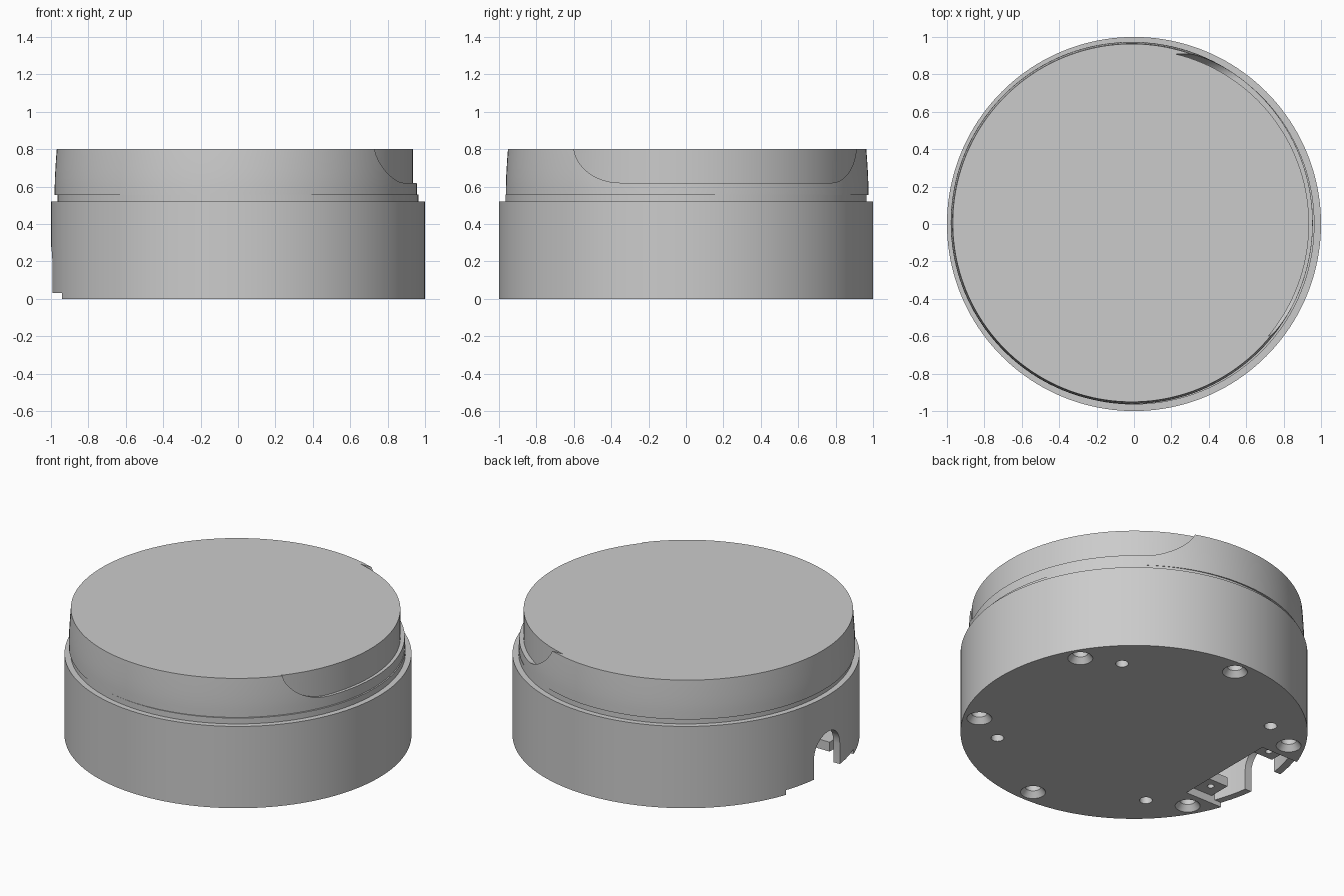
import bpy, bmesh
from math import sin, cos, pi, radians

cube = bpy.data.objects.get("Cube")
if cube:
    bpy.data.objects.remove(cube, do_unlink=True)

grey = bpy.data.materials.new("light grey")
grey.use_nodes = True
colour = (0.6, 0.6, 0.6, 1)
grey.diffuse_color = colour
grey.node_tree.nodes["Principled BSDF"].inputs["Base Color"].default_value = colour


def finish(name, bm):
    bmesh.ops.recalc_face_normals(bm, faces=bm.faces)
    mesh = bpy.data.meshes.new(name)
    bm.to_mesh(mesh)
    bm.free()
    mesh.materials.append(grey)
    obj = bpy.data.objects.new(name, mesh)
    bpy.context.collection.objects.link(obj)
    return obj


def turned(name, profile, x=0, y=0, n=160):
    """Closed round part from (radius, z) pairs, bottom to top."""
    bm = bmesh.new()
    rings = [[bm.verts.new((x + r * cos(2 * pi * i / n), y + r * sin(2 * pi * i / n), z))
              for i in range(n)] for r, z in profile]
    for a, b in zip(rings, rings[1:]):
        for i in range(n):
            j = (i + 1) % n
            bm.faces.new((a[i], a[j], b[j], b[i]))
    bm.faces.new(rings[0])
    bm.faces.new(rings[-1])
    return finish(name, bm)


def prism_x(name, outline, x0, x1):
    """Outline of (y, z) pairs extruded along x."""
    bm = bmesh.new()
    face = bm.faces.new([bm.verts.new((x0, y, z)) for y, z in outline])
    ext = bmesh.ops.extrude_face_region(bm, geom=[face])
    bmesh.ops.translate(bm, vec=(x1 - x0, 0, 0),
                        verts=[v for v in ext["geom"] if isinstance(v, bmesh.types.BMVert)])
    return finish(name, bm)


def box(name, x0, x1, y0, y1, z0, z1):
    return prism_x(name, [(y0, z0), (y1, z0), (y1, z1), (y0, z1)], x0, x1)


def carve(target, tool, operation="DIFFERENCE"):
    mod = target.modifiers.new("carve", "BOOLEAN")
    mod.operation = operation
    mod.solver = "EXACT"
    mod.object = tool
    bpy.context.view_layer.objects.active = target
    bpy.ops.object.modifier_apply(modifier=mod.name)
    bpy.data.objects.remove(tool, do_unlink=True)


def arc(cy, cz, ry, rz, a0, a1, n=12):
    return [(cy + ry * cos(radians(a0 + (a1 - a0) * i / n)),
             cz + rz * sin(radians(a0 + (a1 - a0) * i / n))) for i in range(n + 1)]


# Base drum
base = turned("base_drum", [(1, 0), (1, 0.52)])

# Port pocket: open plate, hollow behind the wall, arched cable opening
carve(base, box("plate_cutter", -1.1, -0.68, -0.34, 0.34, -0.1, 0.03))
hollow = box("hollow_cutter", -1.1, -0.68, -0.34, 0.34, 0.01, 0.33)
carve(hollow, turned("hollow_limit", [(0.955, -0.2), (0.955, 0.6)]), "INTERSECT")
carve(base, hollow)
arch = [(-0.13, -0.1), (0.13, -0.1)] + arc(0, 0.16, 0.13, 0.13, 0, 180)
carve(base, prism_x("arch_cutter", arch, -1.1, -0.85))

# Countersunk screw holes and small pin holes underneath
for k in range(6):
    a = radians(30 + 60 * k)
    carve(base, turned("screw_cutter", [(0.08, -0.01), (0.045, 0.035), (0.045, 0.1)],
                       0.905 * cos(a), 0.905 * sin(a), 32))
for k in range(4):
    a = radians(45 + 90 * k)
    carve(base, turned("pin_cutter", [(0.037, -0.05), (0.037, 0.06)],
                       0.79 * cos(a), 0.79 * sin(a), 24))

# Screw tabs at both ends of the pocket
tabs = []
for side, label in ((1, "back"), (-1, "front")):
    y0, y1 = sorted((side * 0.2, side * 0.345))
    tab = box(label + "_screw_tab", -0.87, -0.72, y0, y1, 0.05, 0.11)
    carve(tab, turned("tab_cutter", [(0.02, 0), (0.02, 0.09)], -0.795, side * 0.26, 16))
    tabs.append(tab)

# Neck between drum and cap
neck = turned("neck", [(0.965, 0.51), (0.965, 0.557)])

# Slightly off-centre cap with a gentle bulge
cap = turned("cap", [(0.968, 0.555), (0.968, 0.6), (0.967, 0.65), (0.964, 0.7),
                     (0.961, 0.75), (0.957, 0.8)], -0.012, 0.006)

# Shallow grip recess with swept ends on the cap's side
recess = (arc(-0.35, 0.82, 0.25, 0.2, 180, 270) + arc(0.78, 0.82, 0.13, 0.2, 270, 360)
          + [(0.91, 0.9), (-0.6, 0.9)])
grip = prism_x("grip_cutter", recess, 0.1, 1.2)
carve(grip, turned("grip_limit", [(0.936, 0.4), (0.936, 1)]))
carve(cap, grip)

for obj in [base, neck, cap] + tabs:
    bpy.ops.object.select_all(action="DESELECT")
    obj.select_set(True)
    bpy.context.view_layer.objects.active = obj
    bpy.ops.object.shade_smooth_by_angle(angle=radians(25))
